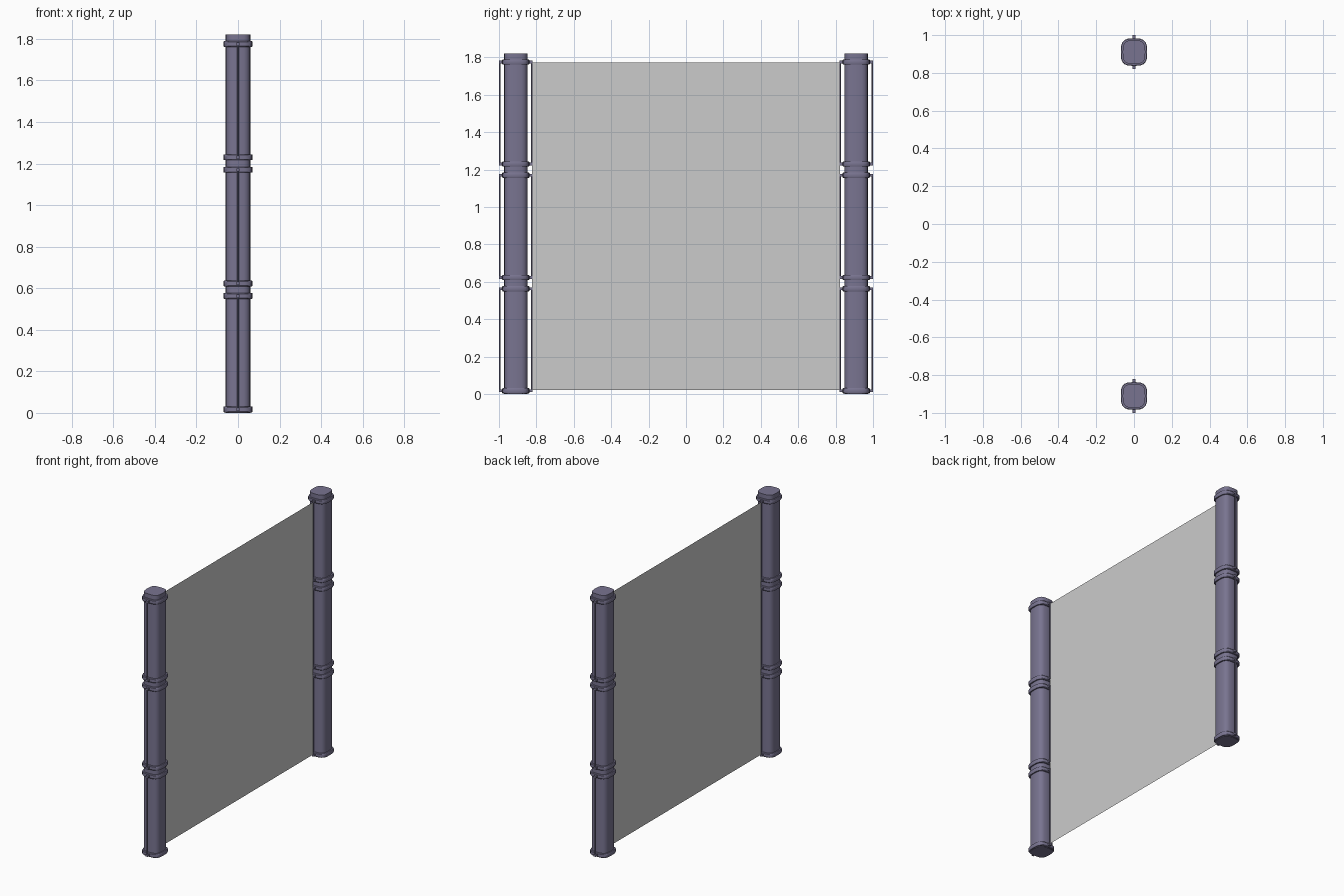
import bpy, bmesh, math

if "Cube" in bpy.data.objects:
    bpy.data.objects.remove(bpy.data.objects["Cube"])

def mat(name, c):
    m = bpy.data.materials.new(name)
    m.diffuse_color = (*c, 1)
    m.use_nodes = True
    m.node_tree.nodes["Principled BSDF"].inputs["Base Color"].default_value = m.diffuse_color
    return m

METAL = mat("slate_metal", (0.19, 0.175, 0.28))
FIELD = mat("pale_panel", (0.6, 0.6, 0.6))

def finish(name, bm, m, smooth=True):
    me = bpy.data.meshes.new(name)
    bm.to_mesh(me)
    bm.free()
    ob = bpy.data.objects.new(name, me)
    bpy.context.collection.objects.link(ob)
    me.materials.append(m)
    if smooth:
        bpy.ops.object.select_all(action='DESELECT')
        bpy.context.view_layer.objects.active = ob
        ob.select_set(True)
        bpy.ops.object.shade_smooth_by_angle(angle=math.radians(35))
    return ob

def ring(bm, cy, z, rx, ry, n=20, e=0.62):
    # rounded-square outline
    f = lambda v: math.copysign(abs(v) ** e, v) if abs(v) > 1e-6 else 0
    return [bm.verts.new((rx * f(math.cos(2 * math.pi * i / n)),
                          cy + ry * f(math.sin(2 * math.pi * i / n)), z)) for i in range(n)]

def loft(name, cy, layers, n=20, e=0.62):
    # stack of outlines (z, half x, half y), capped at both ends
    bm = bmesh.new()
    rs = [ring(bm, cy, *l, n=n, e=e) for l in layers]
    for a, b in zip(rs, rs[1:]):
        for i in range(n):
            j = (i + 1) % n
            bm.faces.new((a[i], a[j], b[j], b[i]))
    bm.faces.new(rs[0][::-1])
    bm.faces.new(rs[-1])
    return finish(name, bm, METAL)

def box(name, cy, cz, sx, sy, sz):
    bm = bmesh.new()
    bmesh.ops.create_cube(bm, size=1)
    for v in bm.verts:
        v.co = (v.co.x * sx, v.co.y * sy + cy, v.co.z * sz + cz)
    return finish(name, bm, METAL, False)

COLLARS = [0.017, 0.563, 0.623, 1.17, 1.23, 1.775]
for side, cy in (("left", -0.91), ("right", 0.91)):
    loft(f"{side}_post", cy, [(0, .06, .063), (1.82, .06, .063)])
    for k, z in enumerate(COLLARS):
        h = 0.014
        loft(f"{side}_collar_{k}", cy, [(z - h, .068, .07), (z - h + .004, .07, .073),
                                        (z + h - .004, .07, .073), (z + h, .068, .07)])
        # lug joining the collar to the rods
        box(f"{side}_lug_{k}", cy, z, 0.016, 0.18, 0.014)
    # thin rods on the inner and outer side of every section
    for k in range(3):
        z0, z1 = COLLARS[2 * k], COLLARS[2 * k + 1]
        for s in (-1, 1):
            loft(f"{side}_rod_{k}_{'inner' if s * cy < 0 else 'outer'}", cy + s * 0.086,
                 [(z0, .004, .004), (z1, .004, .004)], n=8, e=1)

# flat panel between the posts, one sheet per side
bm = bmesh.new()
pts = [(-0.824, 0.022), (0.824, 0.022), (0.824, 1.772), (-0.824, 1.772)]
bm.faces.new([bm.verts.new((0.0004, y, z)) for y, z in pts])
bm.faces.new([bm.verts.new((-0.0004, y, z)) for y, z in pts][::-1])
finish("field_panel", bm, FIELD, False)
